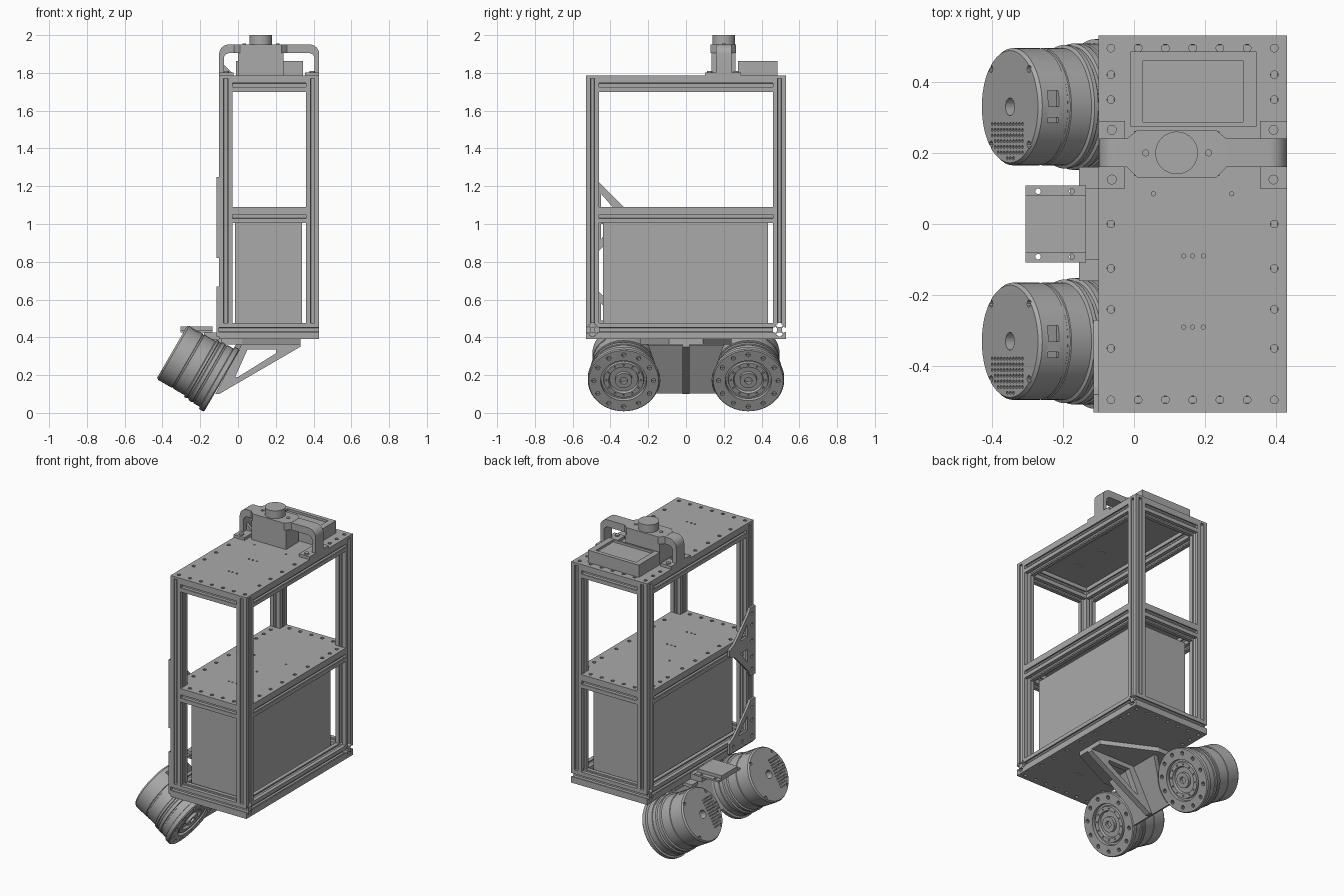
import bpy, bmesh, math
from math import sin, cos, pi, radians
from mathutils import Matrix, Vector

old = bpy.data.objects.get("Cube")
if old:
    bpy.data.objects.remove(old, do_unlink=True)

grey = bpy.data.materials.new("plain grey")
grey.use_nodes = True
COLOUR = (0.4, 0.4, 0.4, 1)
grey.diffuse_color = COLOUR
grey.node_tree.nodes["Principled BSDF"].inputs["Base Color"].default_value = COLOUR


# Helpers
def prism(bm, pts, axis, lo, hi):
    """Extrude a 2D outline along an axis; outline uses the other two axes in order."""
    def place(p, d):
        return {"x": (d, p[0], p[1]), "y": (p[0], d, p[1]), "z": (p[0], p[1], d)}[axis]
    a = [bm.verts.new(place(p, lo)) for p in pts]
    b = [bm.verts.new(place(p, hi)) for p in pts]
    n = len(pts)
    faces = [bm.faces.new(a), bm.faces.new(b)]
    faces += [bm.faces.new((a[i], a[(i + 1) % n], b[(i + 1) % n], b[i])) for i in range(n)]
    bmesh.ops.recalc_face_normals(bm, faces=faces)


def arc(cx, cy, r, start=0, end=360, n=16):
    full = abs(end - start) == 360
    steps = n if full else n - 1
    return [(cx + r * cos(radians(start + (end - start) * i / steps)),
             cy + r * sin(radians(start + (end - start) * i / steps))) for i in range(n)]


def rect(x0, x1, y0, y1):
    return [(x0, y0), (x1, y0), (x1, y1), (x0, y1)]


def build(name, bm, smooth=False):
    mesh = bpy.data.meshes.new(name)
    bm.to_mesh(mesh)
    bm.free()
    mesh.materials.append(grey)
    ob = bpy.data.objects.new(name, mesh)
    bpy.context.collection.objects.link(ob)
    if smooth:
        soften(ob)
    return ob


def soften(ob):
    bpy.ops.object.select_all(action="DESELECT")
    ob.select_set(True)
    bpy.context.view_layer.objects.active = ob
    bpy.ops.object.shade_smooth_by_angle(angle=radians(30))


def solid(name, pts, axis, lo, hi, smooth=False):
    bm = bmesh.new()
    prism(bm, pts, axis, lo, hi)
    return build(name, bm, smooth)


def cut(ob, bm):
    cutter = build("cutter", bm)
    cutter.hide_render = True
    mod = ob.modifiers.new("holes", "BOOLEAN")
    mod.operation, mod.solver, mod.object = "DIFFERENCE", "EXACT", cutter
    bpy.context.view_layer.update()
    deps = bpy.context.evaluated_depsgraph_get()
    mesh = bpy.data.meshes.new_from_object(ob.evaluated_get(deps))
    ob.modifiers.clear()
    ob.data = mesh
    bpy.data.objects.remove(cutter, do_unlink=True)


# Slotted extrusion bars
H = 0.035
SIDE = [(-H, -H), (-.011, -H), (-.011, -.027), (-.02, -.027), (-.009, -.014),
        (.009, -.014), (.02, -.027), (.011, -.027), (.011, -H)]
SLOTTED = [(x * c - y * s, x * s + y * c)
           for c, s in ((1, 0), (0, 1), (-1, 0), (0, -1)) for x, y in SIDE]


def bar(name, axis, u, v, lo, hi):
    solid(name, [(u + a, v + b) for a, b in SLOTTED], axis, lo, hi)


X0, X1, Y = -0.10, 0.43, 0.53
XL, XR, YB = X0 + H, X1 - H, Y - H
for x, side in ((XL, "right"), (XR, "left")):
    for y, end in ((-YB, "front"), (YB, "back")):
        bar(f"{end}_{side}_post", "z", x, y, .475, 1.77)
    for z, level in ((.44, "bottom"), (1.04, "middle"), (1.735, "top")):
        bar(f"{level}_{side}_rail", "y", x, z, -Y + 2 * H, Y - 2 * H)
for y, end in ((-YB, "front"), (YB, "back")):
    bar(f"bottom_{end}_rail", "x", y, .44, X0, X1)
    for z, level in ((1.04, "middle"), (1.735, "top")):
        bar(f"{level}_{end}_rail", "x", y, z, X0 + 2 * H, X1 - 2 * H)

# Drilled deck plates
EDGE = [(x, y) for x in (XL, XR) for y in (-.495, -.35, -.24, -.125, 0, .13, .275, .35, .42, .495)]
EDGE += [(XL + i * (XR - XL) / 6, y) for i in range(1, 6) for y in (-YB, YB)]
PINS = [(x, y) for x in (.14, .165, .195) for y in (-.09, -.29)] + [(.055, .085), (.275, .085)]


def drill(ob, z, corners=True):
    bm = bmesh.new()
    for x, y in EDGE:
        if corners or abs(y) < .45 or XL < x < XR:
            prism(bm, arc(x, y, .011, n=10), "z", z - .05, z + .05)
    for x, y in PINS:
        prism(bm, arc(x, y, .006, n=8), "z", z - .05, z + .05)
    cut(ob, bm)


drill(solid("top_plate", rect(X0, X1, -Y, Y), "z", 1.77, 1.785), 1.777)
drill(solid("base_plate", rect(X0, X1, -Y, Y), "z", .39, .405), .397)
a, b, c = X0 + 2 * H, X1 - 2 * H, Y - 2 * H
cross = [(a, -Y), (b, -Y), (b, -c), (X1, -c), (X1, c), (b, c),
         (b, Y), (a, Y), (a, c), (X0, c), (X0, -c), (a, -c)]
drill(solid("middle_plate", cross, "z", 1.075, 1.09), 1.082, False)

# Enclosed box on the lower deck
solid("battery_box", rect(-.015, .34, -.44, .435), "z", .405, 1.005)

# Gusset plates on the right side
upper = [(-Y, .82), (-Y, 1.25), (-.48, 1.25), (-.46, 1.22), (-.32, 1.08),
         (-.27, 1.06), (-.27, 1.02), (-.32, 1.0), (-.46, .86), (-.48, .82)]
lower = [(-Y, .405), (-Y, .67), (-.48, .67), (-.46, .64), (-.32, .5), (-.27, .47), (-.27, .405)]
tee = solid("upper_gusset", upper, "x", X0 - .014, X0)
ell = solid("lower_gusset", lower, "x", X0 - .014, X0)
bm = bmesh.new()
for z in (.86, .94, 1.04, 1.14, 1.21):
    prism(bm, arc(-YB, z, .011, n=10), "x", -.13, -.09)
for z in (1.12, .96):
    prism(bm, [(-.45, z - .04), (-.45, z + .04), (-.38, z + (.04 if z < 1 else -.04))], "x", -.13, -.09)
cut(tee, bm)
bm = bmesh.new()
for y, z in ((-YB, .44), (-YB, .54), (-YB, .62), (-.4, .44), (-.31, .44)):
    prism(bm, arc(y, z, .011, n=10), "x", -.13, -.09)
prism(bm, [(-.45, .49), (-.45, .58), (-.36, .49)], "x", -.13, -.09)
cut(ell, bm)

# Motors: lathed body as (radius, distance from the hub face)
PROFILE = [(0, .02), (.02, .02), (.02, 0), (.045, 0), (.045, .02), (.075, .02), (.08, .005),
           (.105, .005), (.108, .02), (.12, .02), (.122, 0), (.185, 0), (.19, .006), (.19, .03),
           (.178, .034), (.178, .07), (.174, .072), (.174, .08), (.178, .082), (.178, .1),
           (.17, .105), (.17, .115), (.174, .118), (.174, .13), (.165, .135), (.165, .2),
           (.162, .202), (.162, .21), (.165, .212), (.165, .295), (.158, .305), (0, .305)]
bm = bmesh.new()
ring = [bm.verts.new((r, 0, s)) for r, s in PROFILE]
edges = [bm.edges.new(pair) for pair in zip(ring, ring[1:])]
bmesh.ops.spin(bm, geom=ring + edges, cent=(0, 0, 0), axis=(0, 0, 1), angle=2 * pi, steps=48)
bmesh.ops.remove_doubles(bm, verts=bm.verts, dist=1e-4)
bmesh.ops.recalc_face_normals(bm, faces=bm.faces)
motor = build("front_motor", bm)
bm = bmesh.new()
for px, py in arc(0, 0, .158, n=12):
    prism(bm, arc(px, py, .012, n=10), "z", -.01, .022)
for px, py in arc(0, 0, .092, n=12):
    prism(bm, arc(px, py, .005, n=6), "z", -.01, .015)
for px, py in arc(0, 0, .15, 45, 405, 4):
    prism(bm, arc(px, py, .01, n=10), "z", .285, .32)
prism(bm, arc(0, 0, .025, n=16), "z", .26, .32)
for i in range(11):
    for j in range(7):
        px, py = -.1 + i * .017, -.145 + j * .016
        if math.hypot(px, py) < .148 and math.hypot(px + .106, py + .106) > .022:
            prism(bm, arc(px, py, .005, n=6), "z", .295, .32)
prism(bm, rect(.15, .19, -.045, .045), "z", .24, .275)
cut(motor, bm)
bm = bmesh.new()
bm.from_mesh(motor.data)
prism(bm, rect(.145, .163, -.03, .0), "z", .235, .28)
bm.to_mesh(motor.data)
bm.free()
soften(motor)
TILT = Matrix.Rotation(radians(-60), 4, "Y")
back = motor.copy()
back.name = "back_motor"
bpy.context.collection.objects.link(back)
for ob, y in ((motor, -.33), (back, .33)):
    ob.matrix_world = Matrix.Translation(Vector((-.085, y, .17))) @ TILT

# Motor bracket: tilted plate with hollow sides, top flange and pierced rib
outline = arc(0, .33, .192, -130, -60, 8)
outline = [(-.08, .19)] + [(u, y) for u, y in outline if u > -.08] + [(.215, .2)]
outline = outline + [(u, -y) for u, y in reversed(outline)]
web = solid("motor_bracket_plate", outline, "z", .003, .032)
web.matrix_world = Matrix.Translation(Vector((-.085, 0, .17))) @ TILT
solid("bracket_flange", [(.33, -.09), (.33, .09), (.02, .24), (-.09, .24), (-.09, -.24), (.02, -.24)],
      "z", .362, .39)
rib = solid("bracket_rib", [(-.12, .1), (-.1, .1), (.33, .35), (.33, .365), (.02, .365)], "y", -.018, .018)
bm = bmesh.new()
prism(bm, [(-.015, .19), (.0, .19), (.2, .315), (.2, .335), (.05, .335)], "y", -.05, .05)
cut(rib, bm)

# Side channel between the motors
solid("channel_arm", rect(-.18, X0, -.1, .1), "z", .39, .425)
channel = solid("channel_flange", rect(-.305, -.135, -.108, .108), "z", .425, .437)
bm = bmesh.new()
for x in (-.27, -.175):
    for y in (-.092, .092):
        prism(bm, arc(x, y, .008, n=10), "z", .4, .5)
cut(channel, bm)
solid("channel_cover", rect(-.305, -.135, -.08, .08), "z", .437, .457)
for s, name in ((-1, "front"), (1, "back")):
    solid(f"{name}_side_tab", rect(-.155, X0 + .02, s * .13 - .03, s * .13 + .03), "z", .37, .39)

# Carry handle with feet
legs = [(X1, 1.785)] + arc(X1 - .05, 1.9, .05, 0, 90, 7) + arc(X0 + .05, 1.9, .05, 90, 180, 7)
legs += [(X0, 1.785), (X0 + .025, 1.785)] + arc(X0 + .055, 1.875, .03, 180, 90, 6)
legs += arc(X1 - .055, 1.875, .03, 90, 0, 6) + [(X1 - .025, 1.785)]
solid("handle", legs, "y", .16, .24, True)
solid("handle_pad", [(-.02, .16), (.01, .13), (.23, .13), (.26, .16), (.26, .24),
                     (.23, .265), (.01, .265), (-.02, .24)], "z", 1.906, 1.951)
for x0, x1, name in ((X0, -.025, "right"), (.355, X1, "left")):
    solid(f"{name}_handle_foot", rect(x0, x1, .1, .29), "z", 1.785, 1.803)
    for y in (.125, .265):
        solid(f"{name}_foot_bolt", arc((x0 + x1) / 2, y, .014, n=12), "z", 1.803, 1.811)
solid("handle_brace", [(X0 + .02, 1.803), (-.035, 1.803), (X0 + .02, 1.85)], "y", .19, .21)

# Sensor on the handle
solid("sensor_body", rect(0, .24, .135, .262), "z", 1.785, 1.907)
solid("sensor_head", arc(.12, .2, .06, n=40), "z", 1.95, 2.0, True)
for x in (.033, .21):
    solid("sensor_bolt", arc(x, .2, .01, n=12), "z", 1.951, 1.956)

# Display housing with recessed screen
screen = solid("display_housing", rect(-.01, .345, .275, .485), "z", 1.785, 1.862)
bm = bmesh.new()
prism(bm, rect(.026, .307, .287, .46), "z", 1.848, 1.9)
cut(screen, bm)
